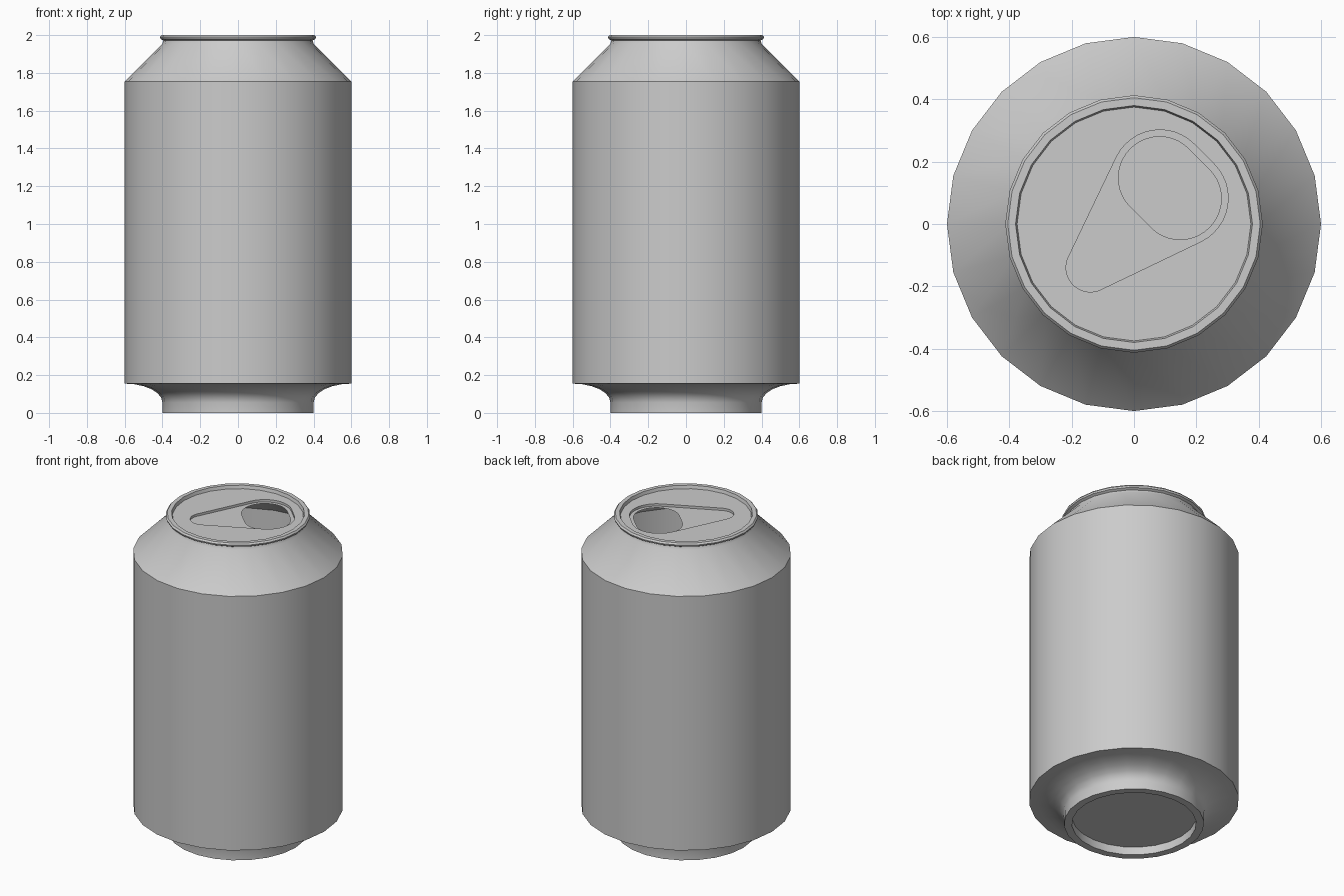
import bpy, bmesh, math
from mathutils import Vector
from mathutils.geometry import convex_hull_2d

SIDES = 24
LID_Z, PANEL_Z = 1.98, 1.965

if "Cube" in bpy.data.objects:
    bpy.data.objects.remove(bpy.data.objects["Cube"])

metal = bpy.data.materials.new("grey_metal")
metal.use_nodes = True
GREY = (0.6, 0.6, 0.6, 1)
metal.diffuse_color = GREY
metal.node_tree.nodes["Principled BSDF"].inputs["Base Color"].default_value = GREY


def finish(bm, name):
    mesh = bpy.data.meshes.new(name)
    bm.to_mesh(mesh)
    bm.free()
    mesh.materials.append(metal)
    obj = bpy.data.objects.new(name, mesh)
    bpy.context.collection.objects.link(obj)
    bpy.ops.object.select_all(action='DESELECT')
    obj.select_set(True)
    bpy.context.view_layer.objects.active = obj
    bpy.ops.object.shade_smooth_by_angle(angle=math.radians(30))
    return obj


def circle(x, y, r, n):
    return [Vector((x + r * math.sin(math.tau * i / n),
                    y + r * math.cos(math.tau * i / n))) for i in range(n)]


def rounded_hull(discs):
    """Outline wrapped tightly around a set of discs."""
    pts = [p for d in discs for p in circle(*d, 40)]
    return [pts[i] for i in convex_hull_2d(pts)]


def add_loop(bm, pts, z):
    verts = [bm.verts.new((p.x, p.y, z)) for p in pts]
    edges = [bm.edges.new((verts[i - 1], verts[i])) for i in range(len(verts))]
    return verts, edges


def bridge(bm, a, b):
    for i in range(len(a)):
        bm.faces.new((a[i - 1], a[i], b[i], b[i - 1]))


def lathe(name, profile):
    """Closed shell running from first profile ring to the last."""
    bm = bmesh.new()
    rings = [add_loop(bm, circle(0, 0, r, SIDES), z)[0] for r, z in profile]
    for a, b in zip(rings, rings[1:]):
        bridge(bm, a, b)
    bm.faces.new(rings[0])
    # the open top ring makes outward = away from the axis on the side wall
    bmesh.ops.recalc_face_normals(bm, faces=bm.faces)
    return finish(bm, name)


# Can body: sunken base, foot ring, hollow flare, wall, shoulder, neck, rim
flare = [(0.6 - 0.2 * math.cos(a), 0.055 + 0.1 * math.sin(a))
         for a in (math.radians(15 * i) for i in range(7))]
lathe("can_body", [(0.355, 0.05), (0.355, 0), (0.4, 0)] + flare
      + [(0.6, 1.755), (0.4, 1.955), (0.395, 1.972), (0.41, 1.98),
         (0.413, 1.99), (0.405, 2), (0.38, 2), (0.375, LID_Z)])

# Lid: flat disc, pressed teardrop panel and open drinking hole
panel = rounded_hull([(-0.14, -0.14, 0.078), (0.083, 0.147, 0.155), (0.147, 0.083, 0.155)])
hole = rounded_hull([(0.082, 0.148, 0.132), (0.148, 0.082, 0.132)])
bm = bmesh.new()
_, rim_edges = add_loop(bm, circle(0, 0, 0.375, SIDES), LID_Z)
top, top_edges = add_loop(bm, panel, LID_Z)
low, low_edges = add_loop(bm, panel, PANEL_Z)
_, hole_edges = add_loop(bm, hole, PANEL_Z)
for edges in (rim_edges + top_edges, low_edges + hole_edges):
    bmesh.ops.triangle_fill(bm, edges=edges, use_beauty=True, normal=(0, 0, 1))
bridge(bm, top, low)
bmesh.ops.recalc_face_normals(bm, faces=bm.faces)
flat = [f for f in bm.faces if abs(f.normal.z) > 0.9]
if sum(f.normal.z for f in flat) < 0:
    bmesh.ops.reverse_faces(bm, faces=bm.faces)
finish(bm, "lid")
